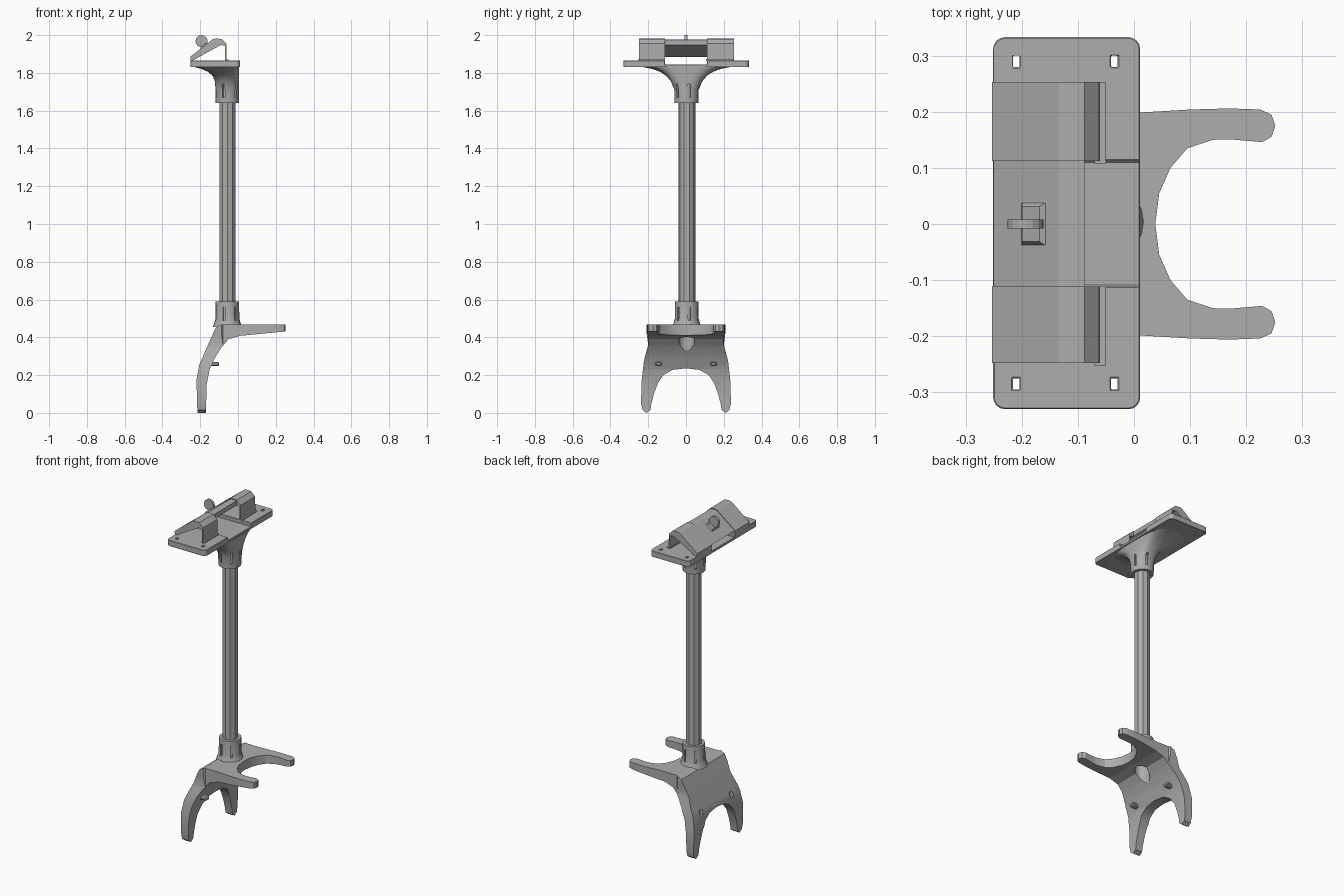
import bpy, bmesh, math
from mathutils import Matrix, Vector

old = bpy.data.objects.get("Cube")
if old:
    bpy.data.objects.remove(old, do_unlink=True)

grey = bpy.data.materials.new("plain grey")
grey.use_nodes = True
COLOR = (0.42, 0.42, 0.42, 1)
grey.diffuse_color = COLOR
grey.node_tree.nodes["Principled BSDF"].inputs["Base Color"].default_value = COLOR
PX = -0.056  # pole axis


def finish(name, bm):
    bmesh.ops.recalc_face_normals(bm, faces=bm.faces)
    me = bpy.data.meshes.new(name)
    bm.to_mesh(me)
    bm.free()
    ob = bpy.data.objects.new(name, me)
    bpy.context.collection.objects.link(ob)
    me.materials.append(grey)
    return ob


def prism(name, pts, axis, lo, hi):
    """Extrude a flat outline along the given axis."""
    place = {"x": lambda a, b, t: (t, a, b),
             "y": lambda a, b, t: (a, t, b),
             "z": lambda a, b, t: (a, b, t)}[axis]
    bm = bmesh.new()
    face = bm.faces.new([bm.verts.new(place(a, b, lo)) for a, b in pts])
    new = bmesh.ops.extrude_face_region(bm, geom=[face])["geom"]
    move = Vector(place(0, 0, hi - lo))
    bmesh.ops.translate(bm, vec=move, verts=[v for v in new if isinstance(v, bmesh.types.BMVert)])
    return finish(name, bm)


def box(name, x0, x1, y0, y1, z0, z1):
    return prism(name, [(x0, y0), (x1, y0), (x1, y1), (x0, y1)], "z", z0, z1)


def cylinder(name, r, z0, z1, sides, x=PX, y=0.004):
    turn = [2 * math.pi * (i + 0.5) / sides for i in range(sides)]
    return prism(name, [(x + r * math.cos(a), y + r * math.sin(a)) for a in turn], "z", z0, z1)


def boolean(ob, tool, operation="DIFFERENCE"):
    mod = ob.modifiers.new("cut", "BOOLEAN")
    mod.operation, mod.object, mod.solver = operation, tool, "EXACT"
    bpy.context.view_layer.objects.active = ob
    bpy.ops.object.modifier_apply(modifier=mod.name)
    bpy.data.objects.remove(tool, do_unlink=True)


def loft(name, rings):
    """Skin a list of closed point rings and cap both ends."""
    bm = bmesh.new()
    loops = [[bm.verts.new(p) for p in ring] for ring in rings]
    n = len(loops[0])
    for a, b in zip(loops, loops[1:]):
        for i in range(n):
            j = (i + 1) % n
            bm.faces.new((a[i], a[j], b[j], b[i]))
    bm.faces.new(loops[0])
    bm.faces.new(loops[-1])
    return finish(name, bm)


def power(v, e):
    return math.copysign(abs(v) ** e, v)


# Forked base: a bent sheet trimmed by its top and side outlines
sheet = [(0.26, 0.468), (-0.09, 0.468), (-0.115, 0.455), (-0.132, 0.42), (-0.17, 0.335),
         (-0.205, 0.255), (-0.22, 0.175), (-0.215, 0), (-0.17, 0), (-0.166, 0.15),
         (-0.15, 0.23), (-0.12, 0.295), (-0.085, 0.35), (-0.05, 0.39), (0.01, 0.408), (0.26, 0.432)]
base = prism("forked_base", sheet, "y", -0.3, 0.3)
legs = [(0.07, 0.228), (0.12, 0.2), (0.15, 0.155), (0.17, 0.1), (0.183, 0.05), (0.188, 0.015),
        (0.21, 0), (0.23, 0.015), (0.238, 0.05), (0.235, 0.17), (0.222, 0.28), (0.2, 0.36),
        (0.208, 0.42), (0.208, 0.5)]
legs = [(0, 0.236)] + legs + [(-y, z) for y, z in reversed(legs)]
boolean(base, prism("leg_outline", legs, "x", -0.5, 0.5), "INTERSECT")
fork = [(0.045, 0.055), (0.065, 0.1), (0.095, 0.135), (0.14, 0.15), (0.17, 0.151), (0.228, 0.146),
        (0.245, 0.155), (0.252, 0.175), (0.245, 0.195), (0.225, 0.204), (0.17, 0.206), (0.1, 0.204),
        (0, 0.198), (-0.08, 0.2), (-0.13, 0.25), (-0.3, 0.25)]
fork = [(0.038, 0)] + fork + [(x, -y) for x, y in reversed(fork)]
boolean(base, prism("fork_outline", fork, "z", -0.5, 0.8), "INTERSECT")
boolean(base, cylinder("socket_hole", 0.042, 0.2, 0.6, 20))

# Pegs on the leg sheet, with a small recess behind each
for side, y in (("right", -0.145), ("left", 0.145)):
    boolean(base, box("recess", -0.25, -0.185, y - 0.014, y + 0.014, 0.235, 0.27))
    peg = box(side + "_peg", -0.165, -0.1, y - 0.018, y + 0.018, 0.247, 0.27)
    bev = peg.modifiers.new("round", "BEVEL")
    bev.width = 0.007

# Pole
pole = cylinder("pole", 0.045, 0.49, 1.7, 10)

# Lower collar with a slightly flared foot
rings = []
for z, r in ((0.455, 0.078), (0.475, 0.07), (0.5, 0.063), (0.59, 0.062)):
    rings.append([(PX + r * math.cos(t * math.pi / 10), 0.004 + r * math.sin(t * math.pi / 10), z)
                  for t in range(20)])
lower = loft("lower_collar", rings)
boolean(lower, cylinder("bore", 0.043, 0.4, 0.52, 20))

# Upper collar flaring into the mounting plate
rings = []
for z, hy, x0 in ((1.64, 0.063, -0.119), (1.71, 0.064, -0.119), (1.755, 0.083, -0.122),
                  (1.785, 0.108, -0.134), (1.806, 0.14, -0.16), (1.822, 0.185, -0.195),
                  (1.832, 0.235, -0.238), (1.84, 0.235, -0.238)):
    e = 1 - 0.4 * min(1, (z - 1.64) / 0.19)
    cx, rx = (x0 + 0.006) / 2, (0.006 - x0) / 2
    rings.append([(cx + rx * power(math.cos(a), e), 0.003 + hy * power(math.sin(a), e), z)
                  for a in (t * math.pi / 14 for t in range(28))])
upper = loft("upper_collar", rings)

# Clamping slots around both collars
for collar, z0, z1 in ((lower, 0.49, 0.56), (upper, 1.67, 1.74)):
    for k in range(6):
        slot = box("slot", 0.054, 0.1, -0.006, 0.006, z0, z1)
        slot.data.transform(Matrix.Translation((PX, 0.004, 0)) @ Matrix.Rotation(math.pi * (k / 3 + 0.07), 4, "Z"))
        boolean(collar, slot)

# Mounting plate: rounded corners, a cross channel and four screw holes
corners = []
for cx, cy, a0 in ((-0.01, 0.312, 0), (-0.23, 0.312, 90), (-0.23, -0.309, 180), (-0.01, -0.309, 270)):
    for s in range(5):
        a = math.radians(a0 + s * 22.5)
        corners.append((cx + 0.021 * math.cos(a), cy + 0.021 * math.sin(a)))
plate = prism("mounting_plate", corners, "z", 1.83, 1.866)
boolean(plate, box("channel", -0.4, 0.2, -0.111, 0.112, 1.845, 1.95))
for x in (-0.21, -0.035):
    for y in (-0.285, 0.29):
        boolean(plate, box("screw_hole", x - 0.006, x + 0.006, y - 0.01, y + 0.01, 1.7, 2))
bev = plate.modifiers.new("soft_edge", "BEVEL")
bev.width, bev.limit_method, bev.angle_limit = 0.003, "ANGLE", 1.2

# Bent side clamps: sloped top and thin front wall
bracket = [(-0.251, 1.86), (-0.253, 1.885), (-0.135, 1.977), (-0.12, 1.982), (-0.088, 1.98),
           (-0.062, 1.955), (-0.06, 1.86), (-0.068, 1.86), (-0.068, 1.942), (-0.09, 1.948), (-0.235, 1.868)]
for side, y0, y1 in (("right", -0.248, -0.111), ("left", 0.112, 0.253)):
    prism(side + "_clamp", bracket, "y", y0, y1)
    box(side + "_clamp_foot", -0.07, -0.05, y0 - 0.005, y1, 1.862, 1.872)

# Sloped centre panel bridging the clamps
panel = [(-0.25, 1.884), (-0.135, 1.972), (-0.12, 1.977), (-0.088, 1.975), (-0.088, 1.948), (-0.235, 1.884)]
prism("centre_panel", panel, "y", -0.111, 0.112)

# Thumb disc standing on a tapered pad that follows the slope
pad = box("disc_pad", -0.035, 0.035, -0.045, 0.045, -0.008, 0.01)
for v in pad.data.vertices:
    if v.co.z > 0:
        v.co.x *= 0.55
        v.co.y *= 0.7
pad.data.transform(Matrix.Translation((-0.178, 0, 1.937)) @ Matrix.Rotation(math.radians(-37.5), 4, "Y"))
turn = [2 * math.pi * i / 16 for i in range(16)]
prism("thumb_disc", [(-0.193 + 0.032 * math.cos(a), 1.968 + 0.032 * math.sin(a)) for a in turn], "y", -0.008, 0.008)

# Smooth the curved parts, keeping edges sharp
bpy.ops.object.select_all(action="DESELECT")
for ob in (base, lower, upper):
    ob.select_set(True)
    bpy.context.view_layer.objects.active = ob
bpy.ops.object.shade_smooth_by_angle(angle=math.radians(30))
bpy.ops.object.select_all(action="DESELECT")
